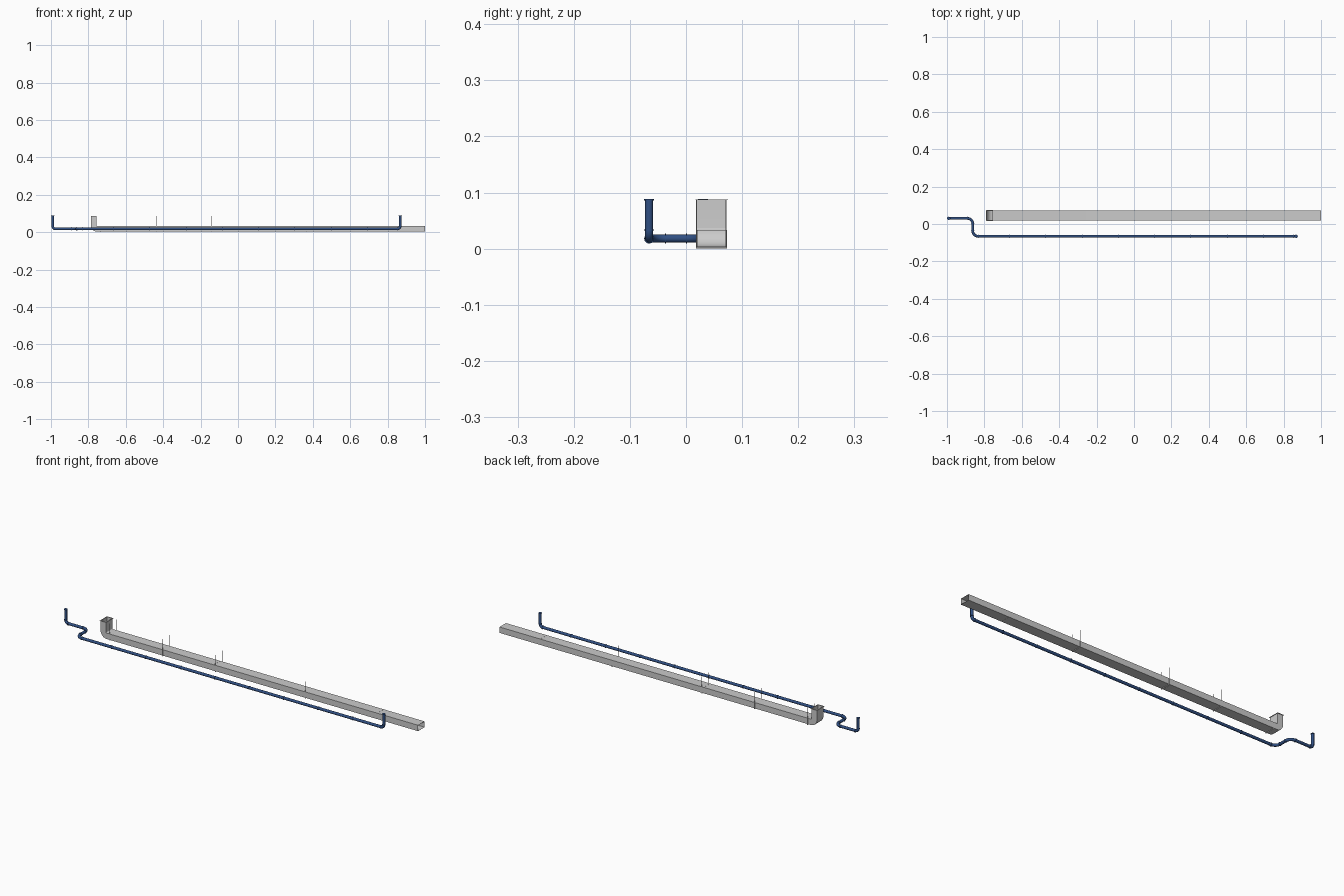
import bpy, bmesh, math
from mathutils import Vector

if "Cube" in bpy.data.objects:
    bpy.data.objects.remove(bpy.data.objects["Cube"])

blue = bpy.data.materials.new("pipe_blue")
blue.diffuse_color = (0.03, 0.08, 0.23, 1)
blue.use_nodes = True
blue.node_tree.nodes["Principled BSDF"].inputs["Base Color"].default_value = blue.diffuse_color


def finish(name, bm, mat=None):
    bmesh.ops.recalc_face_normals(bm, faces=bm.faces)
    me = bpy.data.meshes.new(name)
    bm.to_mesh(me)
    bm.free()
    ob = bpy.data.objects.new(name, me)
    bpy.context.collection.objects.link(ob)
    if mat:
        me.materials.append(mat)
    return ob


def smooth(ob):
    bpy.ops.object.select_all(action='DESELECT')
    ob.select_set(True)
    bpy.context.view_layer.objects.active = ob
    bpy.ops.object.shade_smooth_by_angle(angle=math.radians(35))


def bridge(bm, rings, closed=False):
    n = len(rings[0])
    pairs = list(zip(rings, rings[1:])) + ([(rings[-1], rings[0])] if closed else [])
    for a, b in pairs:
        for i in range(n):
            j = (i + 1) % n
            bm.faces.new((a[i], a[j], b[j], b[i]))


# ---- duct: rectangular section swept along a run, an elbow and a riser
Y0, Y1, ZB, ZT = 0.0195, 0.0715, 0.003, 0.033
XI, XO, TOP, WALL = -0.757, -0.787, 0.088, 0.0008


def duct_stations(inset):
    # pairs of (outer, throat) points in the xz plane
    st = [((1.0, ZB + inset), (1.0, ZT - inset))]
    cx, cz, r = XI + 0.004, ZT + 0.004, 0.004
    for k in range(9):
        a = math.radians(270 - 90 * k / 8)
        c, s = math.cos(a), math.sin(a)
        ro, ri = r + 0.030 - inset, r + inset
        st.append(((cx + ro * c, cz + ro * s), (cx + ri * c, cz + ri * s)))
    st.append(((XO + inset, TOP), (XI - inset, TOP)))
    return st


bm = bmesh.new()
shells = []
for t in (0, WALL):
    shells.append([[bm.verts.new(p) for p in (
        (o[0], Y0 + t, o[1]), (o[0], Y1 - t, o[1]),
        (i[0], Y1 - t, i[1]), (i[0], Y0 + t, i[1]))] for o, i in duct_stations(t)])
bridge(bm, shells[0] + shells[1][::-1], closed=True)
smooth(finish("air_duct", bm))


def frame(name, origin, u, v, w, su, sv, lip, thick):
    # thin open rectangular flange around a duct section
    bm = bmesh.new()
    o, u, v, w = map(Vector, (origin, u, v, w))
    rings = []
    for d, h in ((lip, -1), (lip, 1), (-WALL, 1), (-WALL, -1)):
        rings.append([bm.verts.new(o + u * a * (su + d) + v * b * (sv + d) + w * h * thick / 2)
                      for a, b in ((-1, -1), (1, -1), (1, 1), (-1, 1))])
    bridge(bm, rings, closed=True)
    finish(name, bm)


YC, ZC = (Y0 + Y1) / 2, (ZB + ZT) / 2
frame("riser_flange", ((XI + XO) / 2, YC, TOP - 0.0008), (1, 0, 0), (0, 1, 0), (0, 0, 1),
      0.015, 0.026, 0.003, 0.0016)
for x in (-0.15, 0.77):
    frame("duct_seam", (x, YC, ZC), (0, 1, 0), (0, 0, 1), (1, 0, 0), 0.026, 0.015, 0.0005, 0.0015)


# ---- trapeze hangers: two rods and a bar beneath the duct
def box(bm, lo, hi):
    vs = bmesh.ops.create_cube(bm, size=1)["verts"]
    for v in vs:
        v.co = Vector([l if c < 0 else h for c, l, h in zip(v.co, lo, hi)])


for x in (-0.735, -0.437, -0.14, 0.366):
    bm = bmesh.new()
    r = 0.0007
    for y in (Y0 - 0.001, Y1 + 0.001):
        box(bm, (x - r, y - r, 0), (x + r, y + r, 0.087))
    box(bm, (x - 0.0015, Y0 - 0.002, 0), (x + 0.0015, Y1 + 0.002, ZB))
    finish("duct_hanger", bm)

# ---- pipe: path with rounded corners, swept round section
R, RF, PZ, PY = 0.007, 0.0088, 0.018, -0.0657
XL, XM, XR, YB = -0.9905, -0.862, 0.867, 0.030
corners = [Vector(p) for p in ((XL, YB, TOP), (XL, YB, PZ), (XM, YB, PZ),
                               (XM, PY, PZ), (XR, PY, PZ), (XR, PY, TOP))]
radii = [0.015, 0.029, 0.029, 0.015]
path, joints = [corners[0]], []
for p, c, n, r in zip(corners, corners[1:], corners[2:], radii):
    a, b = (p - c).normalized(), (n - c).normalized()
    centre = c + (a + b) * r
    for k in range(11):
        t = math.pi / 2 * k / 10
        path.append(centre - b * r * math.cos(t) - a * r * math.sin(t))
    joints += [(c + a * r, a), (c + b * r, b)]
path.append(corners[-1])

bm = bmesh.new()
rings, normal = [], Vector((1, 0, 0))
for i, p in enumerate(path):
    t = (path[min(i + 1, len(path) - 1)] - path[max(i - 1, 0)]).normalized()
    normal = (normal - t * normal.dot(t)).normalized()
    side = t.cross(normal)
    rings.append([bm.verts.new(p + normal * R * math.cos(k * math.tau / 24)
                               + side * R * math.sin(k * math.tau / 24)) for k in range(24)])
bridge(bm, rings)
bm.faces.new(rings[0])
bm.faces.new(rings[-1])
smooth(finish("pipe", bm, blue))

# ---- pipe couplings at elbows, ends and along the run
X = Vector((1, 0, 0))
Z = Vector((0, 0, 1))
joints += [(Vector((-0.665 + 0.1938 * k, PY, PZ)), X) for k in range(8)]
joints += [(corners[0] - Z * 0.0008, Z), (corners[-1] - Z * 0.0008, Z)]
bm = bmesh.new()
for p, d in joints:
    m = d.to_track_quat('Z', 'Y').to_matrix().to_4x4()
    m.translation = p
    bmesh.ops.create_cone(bm, cap_ends=True, segments=24, radius1=RF, radius2=RF,
                          depth=0.002, matrix=m)
smooth(finish("pipe_couplings", bm, blue))
